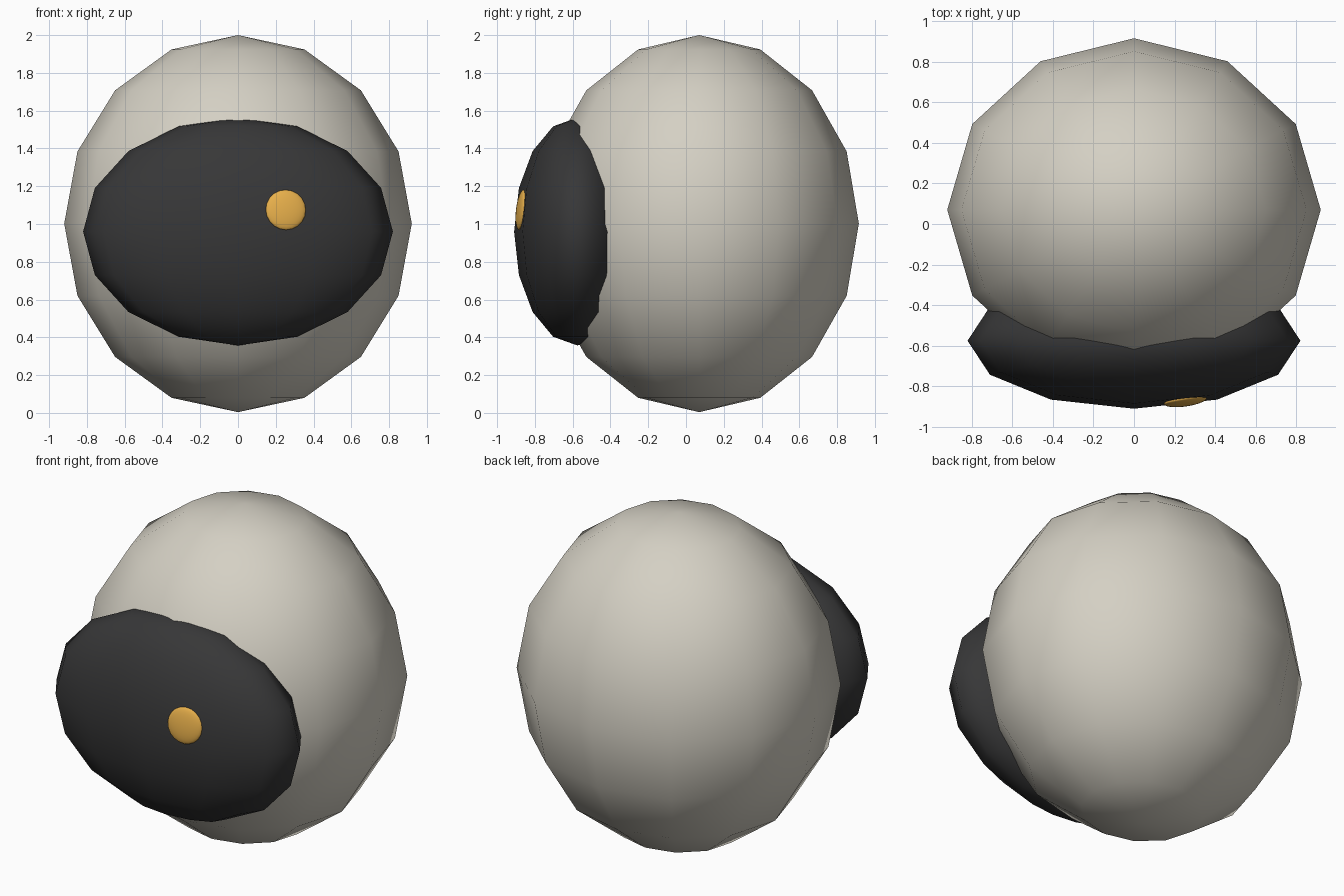
import bpy
from mathutils import Vector

if "Cube" in bpy.data.objects:
    bpy.data.objects.remove(bpy.data.objects["Cube"])


def material(name, rgb):
    mat = bpy.data.materials.new(name)
    mat.diffuse_color = (*rgb, 1)
    mat.use_nodes = True
    mat.node_tree.nodes["Principled BSDF"].inputs["Base Color"].default_value = mat.diffuse_color
    return mat


def ellipsoid(name, centre, radii, mat, segments=12, rings=8):
    bpy.ops.mesh.primitive_uv_sphere_add(segments=segments, ring_count=rings, radius=1, location=centre)
    obj = bpy.context.object
    obj.name = name
    obj.scale = radii
    obj.data.materials.append(mat)
    bpy.ops.object.shade_smooth()
    return obj


cream = material("warm_cream", (0.66, 0.63, 0.55))
charcoal = material("charcoal", (0.038, 0.038, 0.039))
amber = material("amber", (0.80, 0.43, 0.07))

# Egg-shaped shell
ellipsoid("body_shell", (0, 0.07, 1.002), (0.92, 0.845, 0.998), cream)

# Wide dark face plate sunk into the front
face_centre = Vector((0, -0.575, 0.96))
face_radii = Vector((0.82, 0.335, 0.603))
ellipsoid("face_plate", face_centre, face_radii, charcoal)

# Flat single eye lying on the face plate, local z along the surface normal
eye_centre = Vector((0.253, -0.872, 1.075))
offset = eye_centre - face_centre
normal = Vector([offset[i] / face_radii[i] ** 2 for i in range(3)])
eye = ellipsoid("eye", eye_centre, (0.107, 0.107, 0.024), amber, 20, 12)
eye.rotation_euler = normal.to_track_quat("Z", "Y").to_euler()
